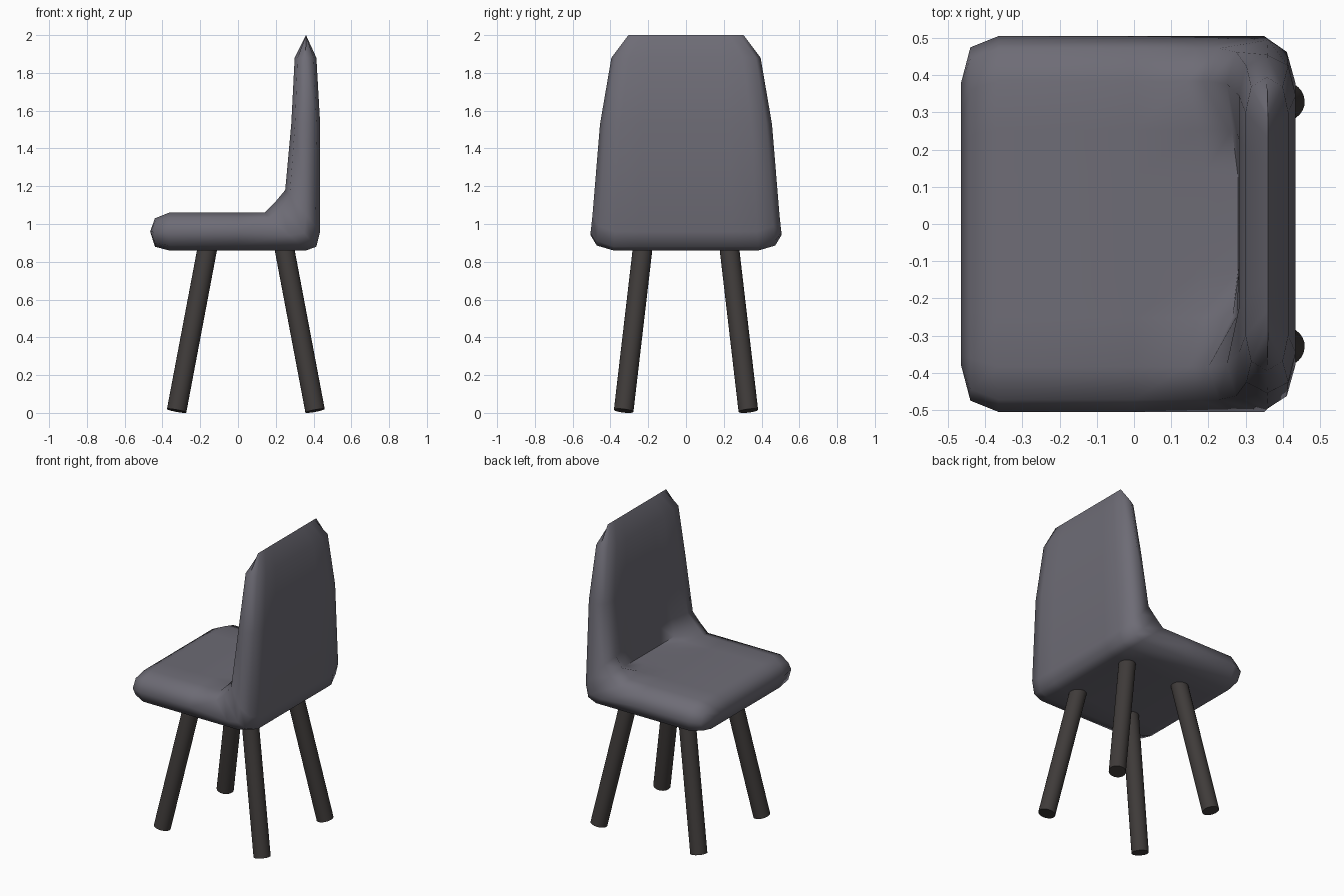
import bpy, bmesh
from mathutils import Vector

if "Cube" in bpy.data.objects:
    bpy.data.objects.remove(bpy.data.objects["Cube"])


def material(name, rgb):
    m = bpy.data.materials.new(name)
    m.diffuse_color = (*rgb, 1)
    m.use_nodes = True
    m.node_tree.nodes["Principled BSDF"].inputs["Base Color"].default_value = m.diffuse_color
    return m


def finish(bm, name, mat, angle):
    bmesh.ops.remove_doubles(bm, verts=bm.verts, dist=0.0005)
    bmesh.ops.recalc_face_normals(bm, faces=bm.faces)
    me = bpy.data.meshes.new(name)
    bm.to_mesh(me)
    bm.free()
    ob = bpy.data.objects.new(name, me)
    bpy.context.collection.objects.link(ob)
    me.materials.append(mat)
    bpy.ops.object.select_all(action='DESELECT')
    ob.select_set(True)
    bpy.context.view_layer.objects.active = ob
    bpy.ops.object.shade_smooth_by_angle(angle=angle)
    return ob


shell_mat = material("shell_grey", (0.155, 0.15, 0.18))
leg_mat = material("leg_dark", (0.05, 0.044, 0.042))

# Shell stations (x, z): underside, sitting side, sitting side at centre,
# half width, position of the widest point through the thickness
STATIONS = [
    ((-0.465, 0.96), (-0.465, 0.96), None, 0.38, 0.5),
    ((-0.44, 0.88), (-0.44, 1.03), None, 0.475, 0.5),
    ((-0.365, 0.86), (-0.365, 1.06), None, 0.505, 0.5),
    ((0.0, 0.86), (0.0, 1.06), None, 0.505, 0.5),
    ((0.36, 0.86), (0.14, 1.06), (0.18, 1.055), 0.505, 0.4),
    ((0.415, 0.88), (0.2, 1.12), (0.28, 1.055), 0.505, 0.3),
    ((0.435, 0.96), (0.25, 1.18), (0.283, 1.18), 0.495, 0.4),
    ((0.435, 1.53), (0.282, 1.53), None, 0.455, 0.5),
    ((0.415, 1.88), (0.3, 1.88), None, 0.395, 0.5),
    ((0.36, 2.0), (0.36, 2.0), None, 0.305, 0.5),
]

# Seat and back: one rounded slab lofted through the stations
bm = bmesh.new()
rings = []
for low, up, mid, w, m in STATIONS:
    low, up = Vector(low), Vector(up)
    mid = Vector(mid) if mid else up
    pts = []
    for v in (-0.76, -0.5, -0.25, 0, 0.25, 0.5, 0.76):
        deep = 1 if abs(v) < 0.3 else 0.8 if abs(v) < 0.6 else 0
        pts.append((v, up.lerp(mid, deep)))
    side = [(0.935, 0.87), (1, m), (0.935, 0.13)]
    pts += [(v, low.lerp(up, u)) for v, u in side]
    pts += [(v, low) for v in (0.76, 0.5, 0.25, 0, -0.25, -0.5, -0.76)]
    pts += [(-v, low.lerp(up, u)) for v, u in reversed(side)]
    rings.append([bm.verts.new((p.x, v * w, p.y)) for v, p in pts])
for a, b in zip(rings, rings[1:]):
    for i in range(len(a)):
        j = (i + 1) % len(a)
        bm.faces.new((a[i], a[j], b[j], b[i]))
bmesh.ops.dissolve_degenerate(bm, edges=bm.edges, dist=0.0005)
finish(bm, "seat_and_back", shell_mat, 1.2)


# Splayed round legs
def leg(name, bottom, top):
    a, b = Vector(bottom), Vector(top)
    bm = bmesh.new()
    bmesh.ops.create_cone(bm, cap_ends=True, segments=24, radius1=0.052,
                          radius2=0.052, depth=(b - a).length)
    rot = (b - a).to_track_quat('Z', 'Y').to_matrix()
    bmesh.ops.rotate(bm, verts=bm.verts, matrix=rot)
    bmesh.ops.translate(bm, verts=bm.verts, vec=(a + b) / 2)
    finish(bm, name, leg_mat, 0.6)


for s, label in ((-1, "right"), (1, "left")):
    leg("front_leg_" + label, (-0.325, s * 0.33, 0.011), (-0.155, s * 0.225, 0.91))
    leg("back_leg_" + label, (0.408, s * 0.33, 0.011), (0.238, s * 0.225, 0.91))
